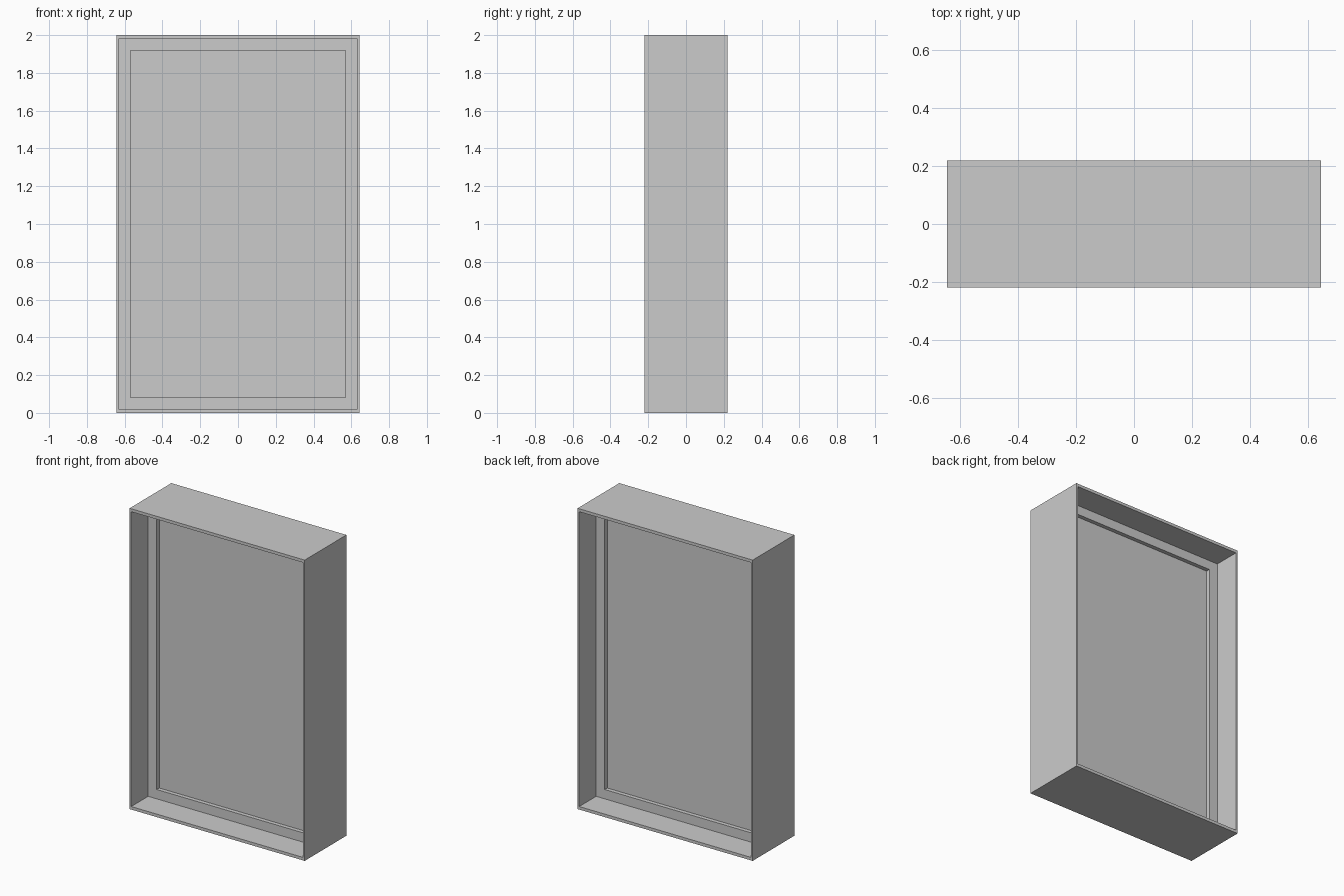
import bpy, bmesh

if "Cube" in bpy.data.objects:
    bpy.data.objects.remove(bpy.data.objects["Cube"])

H = 2.0


def ring(name, outer, inner, depth):
    """Rectangular frame in the XZ plane, centred on y = 0.
    outer / inner are (half width, margin from top and bottom)."""
    bm = bmesh.new()
    loops = []
    for y in (-depth, depth):
        for hw, m in (outer, inner):
            loops.append([bm.verts.new((x, y, z)) for x, z in
                          ((-hw, m), (hw, m), (hw, H - m), (-hw, H - m))])
    fo, fi, bo, bi = loops
    for a, b in ((fo, fi), (fi, bi), (bi, bo), (bo, fo)):
        for i in range(4):
            j = (i + 1) % 4
            bm.faces.new((a[i], a[j], b[j], b[i]))
    bmesh.ops.recalc_face_normals(bm, faces=bm.faces[:])
    mesh = bpy.data.meshes.new(name)
    bm.to_mesh(mesh)
    bm.free()
    obj = bpy.data.objects.new(name, mesh)
    bpy.context.collection.objects.link(obj)
    return obj


# Deep outer casing, open at front and back
ring("outer_casing", (0.644, 0.0), (0.632, 0.02), 0.219)

# Sash frame set in the middle of the casing
ring("sash_frame", (0.632, 0.02), (0.569, 0.082), 0.041)

# Thin pane filling the sash
bpy.ops.mesh.primitive_cube_add(size=1, location=(0, 0, H / 2))
pane = bpy.context.object
pane.name = "pane"
pane.scale = (2 * 0.569, 0.028, H - 2 * 0.082)
